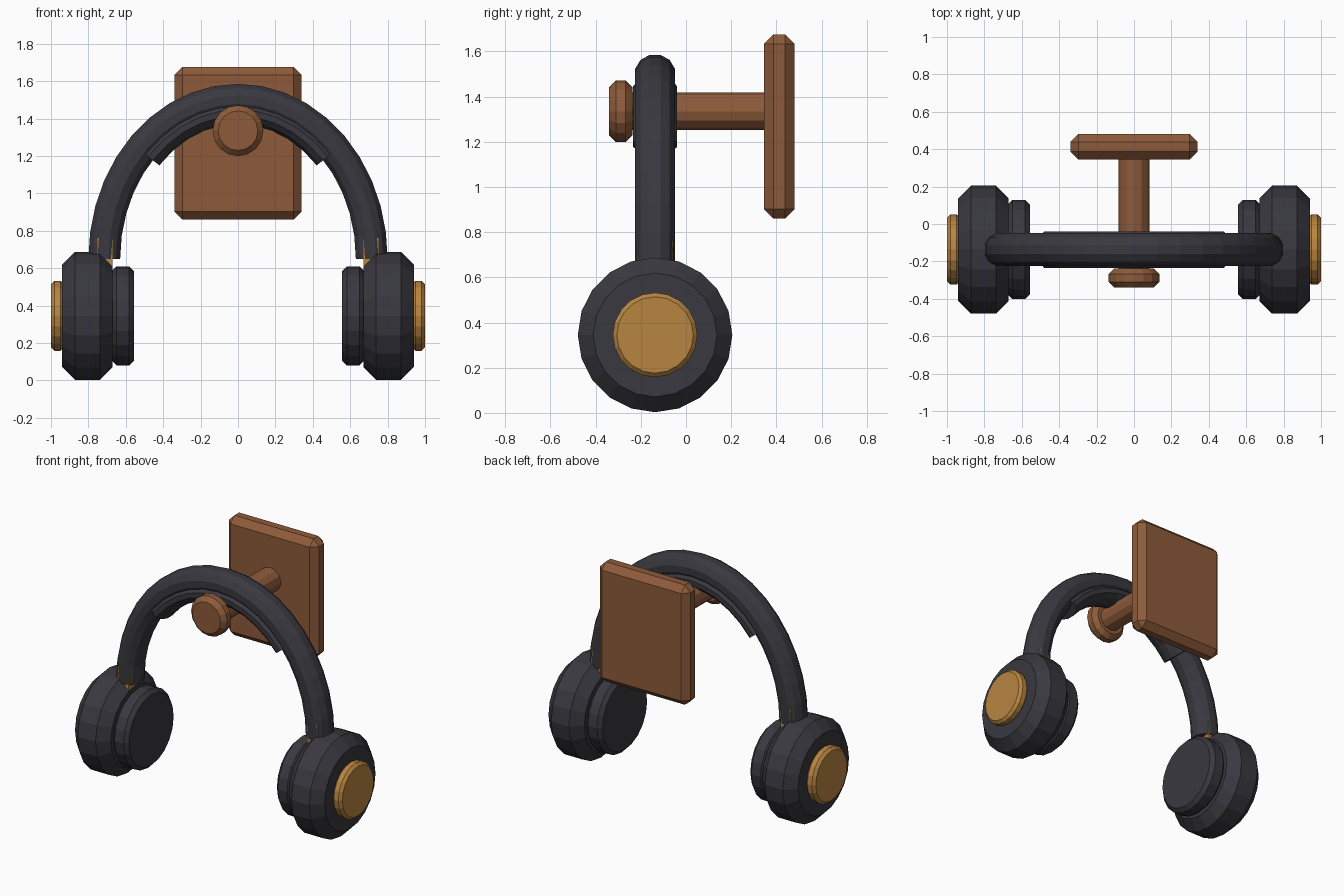
import bpy, bmesh
from math import sin, cos, pi, radians
from mathutils import Vector

cube = bpy.data.objects.get("Cube")
if cube:
    bpy.data.objects.remove(cube)


def material(name, rgb):
    m = bpy.data.materials.new(name)
    m.use_nodes = True
    m.diffuse_color = (*rgb, 1)
    m.node_tree.nodes["Principled BSDF"].inputs["Base Color"].default_value = (*rgb, 1)
    return m


CHARCOAL = material("charcoal", (0.040, 0.040, 0.050))
BRASS = material("brass", (0.48, 0.235, 0.052))
WOOD = material("brown_wood", (0.27, 0.105, 0.043))

MID_Y = -0.137     # plane of the headphones
CUP_Z = 0.345
HOOK_Z = 1.335


def finish(name, bm, mat):
    bmesh.ops.recalc_face_normals(bm, faces=bm.faces)
    mesh = bpy.data.meshes.new(name)
    bm.to_mesh(mesh)
    bm.free()
    mesh.materials.append(mat)
    obj = bpy.data.objects.new(name, mesh)
    bpy.context.collection.objects.link(obj)
    return obj


def skin(name, rings, mat):
    """Bridge closed rings of points and cap both ends."""
    bm = bmesh.new()
    loops = [[bm.verts.new(p) for p in ring] for ring in rings]
    n = len(loops[0])
    for a, b in zip(loops, loops[1:]):
        for i in range(n):
            j = (i + 1) % n
            bm.faces.new((a[i], a[j], b[j], b[i]))
    bm.faces.new(loops[0])
    bm.faces.new(loops[-1])
    return finish(name, bm, mat)


def lathe(name, profile, place, sides, mat):
    """Turn (distance, radius) pairs; place maps distance and two offsets to a point."""
    turns = [2 * pi * i / sides for i in range(sides)]
    return skin(name, [[place(d, r * cos(t), r * sin(t)) for t in turns]
                       for d, r in profile], mat)


def chamfered(start, end, radius, cut):
    return [(start, radius - cut), (start + cut, radius),
            (end - cut, radius), (end, radius - cut)]


def box(name, low, high, mat, chamfer=0):
    low, high = Vector(low), Vector(high)
    bm = bmesh.new()
    bmesh.ops.create_cube(bm, size=1)
    for v in bm.verts:
        v.co = (low + high) / 2 + v.co * (high - low)
    if chamfer:
        bmesh.ops.bevel(bm, geom=bm.edges[:], offset=chamfer, segments=1,
                        affect='EDGES')
    return finish(name, bm, mat)


def arch(name, first, last, steps, depth, half_thick, half_wide):
    """Sweep a twelve-sided section along the elliptical head arch."""
    rx, rz, base = 0.715, 0.85, 0.65
    rings = []
    for s in range(steps + 1):
        t = radians(first + (last - first) * s / steps)
        centre = Vector((rx * cos(t), MID_Y, base + rz * sin(t)))
        out = Vector((cos(t) / rx, 0, sin(t) / rz)).normalized()
        ring = []
        for k in range(12):
            a = radians(15 + 30 * k)
            ring.append(centre + out * (half_thick * cos(a) - depth)
                        + Vector((0, half_wide * sin(a), 0)))
        rings.append(ring)
    return skin(name, rings, CHARCOAL)


# Headband and the wider cushion beneath its crown
arch("headband", 0, 180, 20, 0, 0.088, 0.091)
arch("headband_cushion", 43, 137, 10, 0.07, 0.062, 0.101)

# Ear cups, cushions, end caps and sliders on both sides
for side, sign in (("left", 1), ("right", -1)):
    def across(d, u, v, sign=sign):
        return (sign * d, MID_Y + u, CUP_Z + v)

    lathe(side + "_ear_cup", chamfered(0.67, 0.94, 0.342, 0.068), across, 20, CHARCOAL)
    lathe(side + "_ear_cushion", chamfered(0.557, 0.675, 0.265, 0.025), across, 20, CHARCOAL)
    lathe(side + "_cap", chamfered(0.93, 1.0, 0.187, 0.018), across, 20, BRASS)
    xs = sorted((sign * 0.672, sign * 0.752))
    box(side + "_slider", (xs[0], MID_Y - 0.08, 0.56),
        (xs[1], MID_Y + 0.08, 0.76), BRASS)

# Wall hook: back plate, peg and round stop
box("wall_plate", (-0.34, 0.345, 0.86), (0.34, 0.48, 1.675), WOOD, 0.042)


def along(d, u, v):
    return (u, d, HOOK_Z + v)


lathe("peg", [(-0.26, 0.082), (0.36, 0.082)], along, 12, WOOD)
lathe("peg_stop", chamfered(-0.34, -0.237, 0.136, 0.03), along, 16, WOOD)
